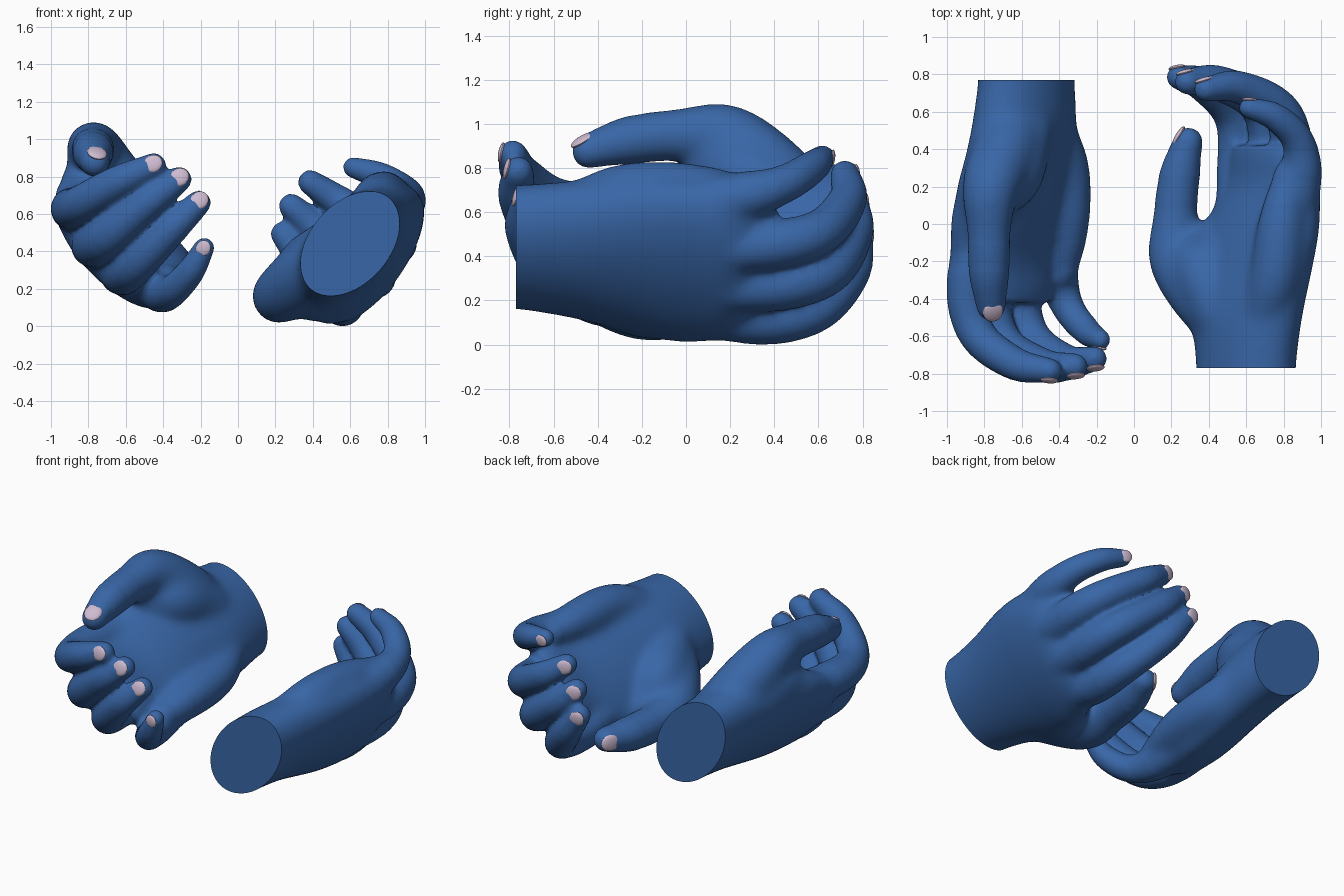
import bpy, bmesh, math
from mathutils import Vector, Matrix

if "Cube" in bpy.data.objects:
    bpy.data.objects.remove(bpy.data.objects["Cube"])


def material(name, rgb):
    m = bpy.data.materials.new(name)
    m.diffuse_color = (*rgb, 1)
    m.use_nodes = True
    m.node_tree.nodes["Principled BSDF"].inputs["Base Color"].default_value = m.diffuse_color
    return m


skin = material("blue_skin", (0.040, 0.133, 0.385))
nail_mat = material("pale_nail", (0.62, 0.50, 0.64))


def loft(bm, rings):
    """Bridge rings of points and cap both ends."""
    vs = [[bm.verts.new(p) for p in r] for r in rings]
    n = len(vs[0])
    faces = [bm.faces.new((a[i], a[(i + 1) % n], b[(i + 1) % n], b[i]))
             for a, b in zip(vs, vs[1:]) for i in range(n)]
    faces += [bm.faces.new(vs[0]), bm.faces.new(vs[-1])]
    bmesh.ops.recalc_face_normals(bm, faces=faces)


def spline(pts, steps=6):
    """Catmull-Rom through vectors of any size."""
    pts = [Vector(p) for p in pts]
    p = [2 * pts[0] - pts[1]] + pts + [2 * pts[-1] - pts[-2]]
    out = []
    for i in range(1, len(p) - 2):
        a, b, c, d = p[i - 1:i + 3]
        for k in range(steps):
            t = k / steps
            out.append(0.5 * (2 * b + (c - a) * t + (2 * a - 5 * b + 4 * c - d) * t * t
                              + (3 * b - a - 3 * c + d) * t ** 3))
    return out + [pts[-1]]


def tube(bm, pts):
    """Tapered limb through (x, y, z, radius) with round ends."""
    path = spline(pts)
    rings = []
    for i, p in enumerate(path):
        t = (path[min(i + 1, len(path) - 1)] - path[max(i - 1, 0)]).to_3d().normalized()
        u = t.cross(Vector((0.74, 0, -0.67))).normalized()
        v = t.cross(u)
        rings.append([p.to_3d() + (u * math.cos(a) + v * math.sin(a)) * p[3]
                      for a in (math.tau * k / 20 for k in range(20))])
    loft(bm, rings)
    for end in (path[0], path[-1]):
        bmesh.ops.create_uvsphere(bm, u_segments=20, v_segments=12, radius=end[3],
                                  matrix=Matrix.Translation(end.to_3d()))


# palm and wrist: y, centre x, centre z, half width, half thickness, tilt
PALM = [(0.90, -0.575, 0.52, 0.33, 0.215, -53), (0.77, -0.575, 0.52, 0.325, 0.215, -53),
        (0.50, -0.59, 0.515, 0.37, 0.22, -53), (0.20, -0.63, 0.48, 0.43, 0.205, -51),
        (0.00, -0.66, 0.445, 0.44, 0.19, -49), (-0.20, -0.68, 0.405, 0.39, 0.16, -46),
        (-0.34, -0.66, 0.42, 0.32, 0.125, -45), (-0.42, -0.65, 0.45, 0.26, 0.09, -45)]
# fingers: metacarpal, knuckle, two joints, tip as (x, y, z, radius)
FINGERS = {
    "index": [(-0.70, 0.35, 0.61, 0.12), (-0.875, -0.22, 0.625, 0.12), (-0.855, -0.56, 0.645, 0.103),
              (-0.65, -0.74, 0.765, 0.092), (-0.45, -0.785, 0.86, 0.069)],
    "middle": [(-0.66, 0.35, 0.50, 0.12), (-0.775, -0.24, 0.435, 0.12), (-0.72, -0.61, 0.46, 0.110),
               (-0.49, -0.755, 0.655, 0.094), (-0.315, -0.76, 0.785, 0.071)],
    "ring": [(-0.57, 0.35, 0.42, 0.12), (-0.625, -0.23, 0.29, 0.12), (-0.565, -0.58, 0.31, 0.106),
             (-0.365, -0.73, 0.51, 0.090), (-0.21, -0.72, 0.66, 0.069)],
    "little": [(-0.47, 0.35, 0.36, 0.12), (-0.425, -0.18, 0.20, 0.12), (-0.36, -0.43, 0.185, 0.09),
               (-0.255, -0.57, 0.29, 0.077), (-0.18, -0.62, 0.42, 0.058)],
    "thumb": [(-0.60, 0.58, 0.60, 0.14), (-0.68, 0.40, 0.76, 0.18), (-0.765, 0.19, 0.935, 0.157),
              (-0.775, -0.03, 0.95, 0.122), (-0.775, -0.26, 0.925, 0.112), (-0.765, -0.44, 0.877, 0.08)],
}
# fleshy pads: little-finger side, thumb base, thumb web
PADS = [
    [(-0.44, 0.55, 0.43, 0.11), (-0.37, 0.30, 0.32, 0.135), (-0.365, 0.0, 0.28, 0.13), (-0.39, -0.26, 0.24, 0.09)],
    [(-0.58, 0.48, 0.66, 0.15), (-0.66, 0.25, 0.77, 0.17), (-0.77, 0.10, 0.80, 0.11)],
    [(-0.72, 0.45, 0.68, 0.13), (-0.82, 0.20, 0.77, 0.125), (-0.85, 0.03, 0.72, 0.10)],
]

bm = bmesh.new()
rings = []
for y, cx, cz, a, b, tilt in spline(PALM, 4):
    c, s = math.cos(math.radians(tilt)), math.sin(math.radians(tilt))
    ring = []
    for k in range(36):
        w, h = a * math.cos(math.tau * k / 36), b * math.sin(math.tau * k / 36)
        ring.append((cx + w * c - h * s, y, cz + w * s + h * c))
    rings.append(ring)
loft(bm, rings)
for pts in list(FINGERS.values()) + PADS:
    tube(bm, pts)
raw = bpy.data.meshes.new("left_hand_base")
bm.to_mesh(raw)
bm.free()

# fuse parts into one skin
hand = bpy.data.objects.new("left_hand", raw)
bpy.context.collection.objects.link(hand)
rm = hand.modifiers.new("fuse", 'REMESH')
rm.mode, rm.voxel_size = 'VOXEL', 0.013
dg = bpy.context.evaluated_depsgraph_get()
mesh = bpy.data.meshes.new_from_object(hand.evaluated_get(dg))
hand.modifiers.clear()
bm = bmesh.new()
bm.from_mesh(mesh)

# soften fingers a little and the palm a lot, then slice the wrist flat
for limit, times in ((-2, 12), (-0.40, 10), (-0.25, 16), (-0.1, 14)):
    zone = [v for v in bm.verts if limit < v.co.y < 0.84]
    for _ in range(times):
        bmesh.ops.smooth_vert(bm, verts=zone, factor=0.5,
                              use_axis_x=True, use_axis_y=True, use_axis_z=True)
bmesh.ops.bisect_plane(bm, geom=bm.verts[:] + bm.edges[:] + bm.faces[:], dist=1e-5,
                       plane_co=(0, 0.77, 0), plane_no=(0, 1, 0), clear_outer=True)
bmesh.ops.holes_fill(bm, edges=[e for e in bm.edges if e.is_boundary], sides=0)
bmesh.ops.recalc_face_normals(bm, faces=bm.faces[:])
bm.to_mesh(mesh)
bm.free()
mesh.materials.clear()
mesh.materials.append(skin)
hand.data = mesh
bpy.data.meshes.remove(raw)
parts = [hand]

# nails set into the outer side of each tip
for name, pts in FINGERS.items():
    tip, prev = Vector(pts[-1]), Vector(pts[-2])
    thumb = name == "thumb"
    t = (tip - prev).to_3d().normalized()
    ref = Vector((0.2, -0.35, 1)) if thumb else Vector((0.05, -1, 0.25))
    d = (ref - t * ref.dot(t)).normalized()
    lean = 0.3 if thumb else 0.2
    t, d = (t - lean * d).normalized(), (d + lean * t).normalized()
    r = tip[3]
    pos = tip.to_3d() + d * r * 0.74
    rot = Matrix((t, d.cross(t), d)).transposed().to_4x4()
    bm = bmesh.new()
    bmesh.ops.create_uvsphere(bm, u_segments=20, v_segments=10, radius=r, matrix=
                              Matrix.Translation(pos) @ rot @ Matrix.Diagonal((0.75, 0.68, 0.22, 1)))
    me = bpy.data.meshes.new(name + "_nail")
    bm.to_mesh(me)
    bm.free()
    me.materials.append(nail_mat)
    ob = bpy.data.objects.new("left_" + name + "_nail", me)
    bpy.context.collection.objects.link(ob)
    parts.append(ob)

# right hand: mirrored copy rolled about the forearm axis
roll = (Matrix.Translation((0.598, 0, 0.447)) @ Matrix.Rotation(math.radians(-102), 4, 'Y')
        @ Matrix.Diagonal((1, -1, 1, 1)) @ Matrix.Translation((0.57, 0, -0.52)))
for ob in parts[:]:
    me = ob.data.copy()
    me.transform(roll)
    me.flip_normals()
    twin = bpy.data.objects.new(ob.name.replace("left", "right"), me)
    bpy.context.collection.objects.link(twin)
    parts.append(twin)

bpy.ops.object.select_all(action='DESELECT')
for ob in parts:
    ob.select_set(True)
bpy.context.view_layer.objects.active = hand
bpy.ops.object.shade_smooth_by_angle(angle=math.radians(40))
